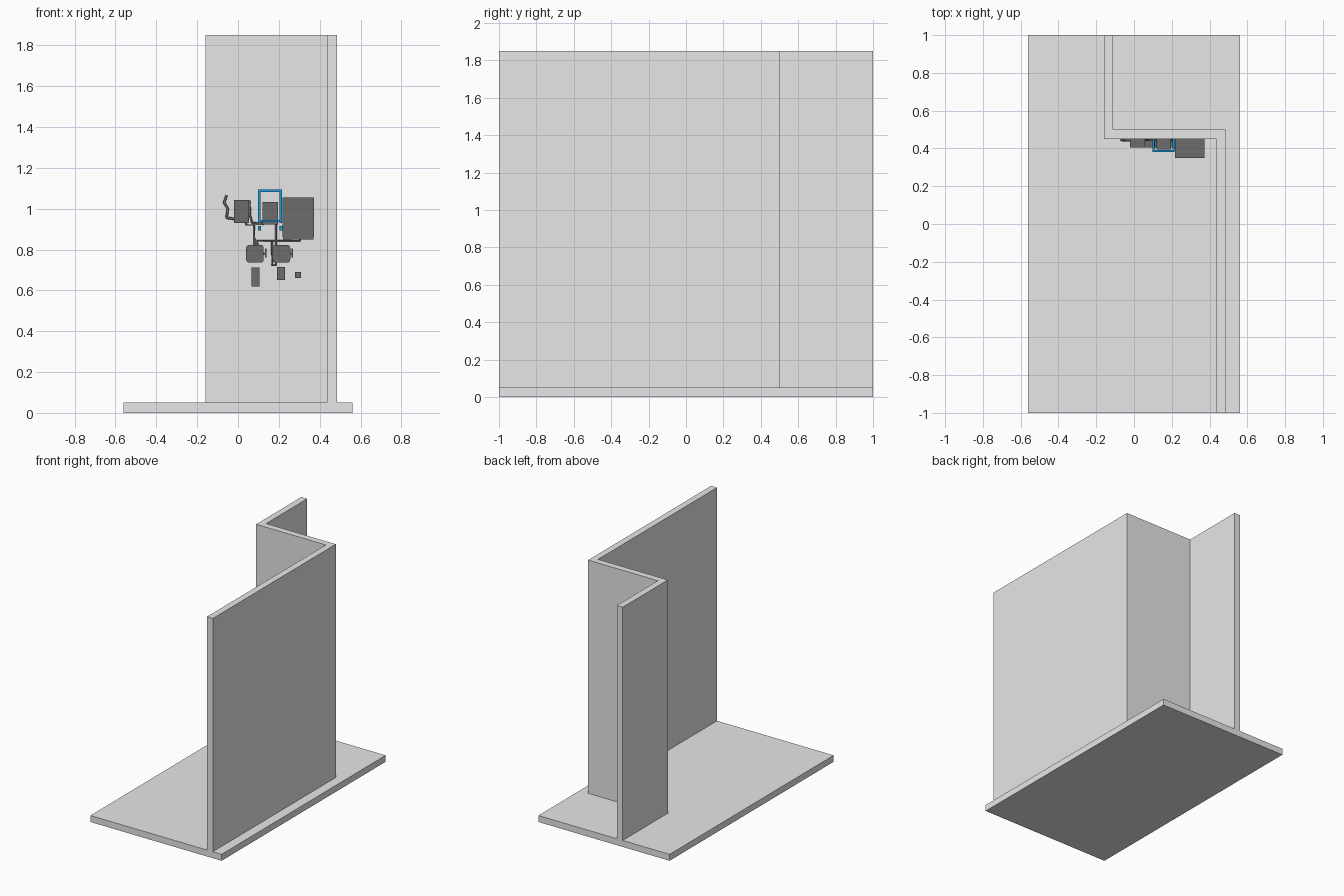
import bpy, bmesh
from mathutils import Vector

cube = bpy.data.objects.get("Cube")
if cube:
    bpy.data.objects.remove(cube, do_unlink=True)

WALL_Y = 0.45  # face that carries the fittings


def material(name, rgb):
    m = bpy.data.materials.new(name)
    m.use_nodes = True
    m.diffuse_color = (*rgb, 1)
    m.node_tree.nodes["Principled BSDF"].inputs["Base Color"].default_value = (*rgb, 1)
    return m


GREY = material("light grey", (0.8, 0.8, 0.8))
DARK = material("dark grey", (0.15, 0.15, 0.15))
BLUE = material("blue", (0.01, 0.32, 0.75))


def add_object(name, bm, mat):
    bmesh.ops.recalc_face_normals(bm, faces=bm.faces)
    mesh = bpy.data.meshes.new(name)
    bm.to_mesh(mesh)
    bm.free()
    mesh.materials.append(mat)
    ob = bpy.data.objects.new(name, mesh)
    bpy.context.scene.collection.objects.link(ob)
    return ob


def box(name, x, y, z, mat, round_corners=0):
    """Box from (min, max) ranges, optionally with rounded front corners."""
    bm = bmesh.new()
    bmesh.ops.create_cube(bm, size=1)
    for v in bm.verts:
        v.co = [r[0] if c < 0 else r[1] for c, r in zip(v.co, (x, y, z))]
    if round_corners:
        edges = [e for e in bm.edges
                 if abs(e.verts[0].co.y - e.verts[1].co.y) > 0.001]
        bmesh.ops.bevel(bm, geom=edges, offset=round_corners, segments=4,
                        profile=0.5, affect='EDGES')
    return add_object(name, bm, mat)


def extrude_plan(name, points, z0, z1, mat):
    bm = bmesh.new()
    face = bm.faces.new([bm.verts.new((x, y, z0)) for x, y in points])
    top = bmesh.ops.extrude_face_region(bm, geom=[face])["geom"]
    bmesh.ops.translate(bm, vec=(0, 0, z1 - z0),
                        verts=[v for v in top if isinstance(v, bmesh.types.BMVert)])
    return add_object(name, bm, mat)


def pipe(name, points, mat, radius=0.005, y=WALL_Y - 0.006, smooth=False):
    """Round tube through (x, z) points just in front of the wall."""
    curve = bpy.data.curves.new(name, 'CURVE')
    curve.dimensions = '3D'
    curve.bevel_depth = radius
    curve.bevel_resolution = 2
    curve.use_fill_caps = True
    curve.resolution_u = 6
    if smooth:
        s = curve.splines.new('NURBS')
        s.order_u = 3
        s.use_endpoint_u = True
    else:
        s = curve.splines.new('POLY')
    s.points.add(len(points) - 1)
    for p, (x, z) in zip(s.points, points):
        p.co = (x, y, z, 1)
    curve.materials.append(mat)
    ob = bpy.data.objects.new(name, curve)
    bpy.context.scene.collection.objects.link(ob)


# Floor slab and stepped wall
box("floor", (-0.56, 0.56), (-1, 1), (0, 0.05), GREY)
extrude_plan("wall", [(-0.16, 1), (-0.16, WALL_Y), (0.435, WALL_Y), (0.435, -1),
                      (0.485, -1), (0.485, 0.5), (-0.11, 0.5), (-0.11, 1)],
             0.05, 1.85, GREY)

# Cabinet with a lower lip
box("cabinet", (0.218, 0.372), (0.35, WALL_Y), (0.862, 1.054), DARK)
box("cabinet_base", (0.22, 0.37), (0.353, WALL_Y), (0.85, 0.862), DARK)

# Two upper units
box("left_unit", (-0.02, 0.055), (0.405, WALL_Y), (0.93, 1.043), DARK)
box("middle_unit", (0.12, 0.195), (0.395, WALL_Y), (0.922, 1.032), DARK)

# Rounded switch boxes with side levers
for side, x in (("left", 0.04), ("right", 0.17)):
    box(side + "_switch_box", (x, x + 0.086), (0.405, WALL_Y), (0.736, 0.823), DARK, 0.015)
    box(side + "_lever_stem", (x + 0.086, x + 0.096), (0.425, 0.435), (0.774, 0.786), DARK)
    box(side + "_lever", (x + 0.092, x + 0.1), (0.42, 0.44), (0.762, 0.804), DARK)

# Small lower fittings
box("tall_socket", (0.066, 0.106), (0.425, WALL_Y), (0.618, 0.712), DARK)
box("tall_socket_cover", (0.074, 0.098), (0.42, 0.426), (0.626, 0.704), DARK)
box("short_socket", (0.19, 0.231), (0.425, WALL_Y), (0.65, 0.715), DARK)
box("small_button", (0.278, 0.309), (0.435, WALL_Y), (0.66, 0.69), DARK)

# Blue guard frame standing off the wall
for side, x in (("left", 0.098), ("right", 0.204)):
    box(side + "_guard_post", (x, x + 0.011), (0.382, 0.392), (0.93, 1.093), BLUE)
    box(side + "_guard_foot", (x - 0.001, x + 0.014), (0.4, WALL_Y), (0.894, 0.914), BLUE)
    for z in (0.96, 1.03):
        box(side + "_guard_arm", (x + 0.001, x + 0.01), (0.39, WALL_Y), (z, z + 0.022), BLUE)
for part, z in (("top", 1.082), ("bottom", 0.934)):
    box(part + "_guard_rail", (0.098, 0.215), (0.382, 0.392), (z, z + 0.011), BLUE)

# Cables and conduits
pipe("loose_cable", [(-0.056, 1.065), (-0.068, 1.03), (-0.05, 1.0),
                     (-0.056, 0.955), (-0.015, 0.95)], DARK, 0.006, smooth=True)
pipe("link_cable", [(0.057, 1.04), (0.058, 0.97), (0.07, 0.93), (0.125, 0.926)],
     DARK, smooth=True)
pipe("left_conduit", [(0.04, 0.935), (0.04, 0.92), (0.08, 0.92), (0.08, 0.82)], DARK)
pipe("middle_conduit", [(0.186, 0.925), (0.186, 0.82)], DARK)
pipe("cross_conduit", [(0.095, 0.82), (0.095, 0.843), (0.302, 0.843), (0.302, 0.86)], DARK)
pipe("lower_conduit", [(0.167, 0.843), (0.167, 0.722), (0.185, 0.722), (0.185, 0.74)], DARK)
